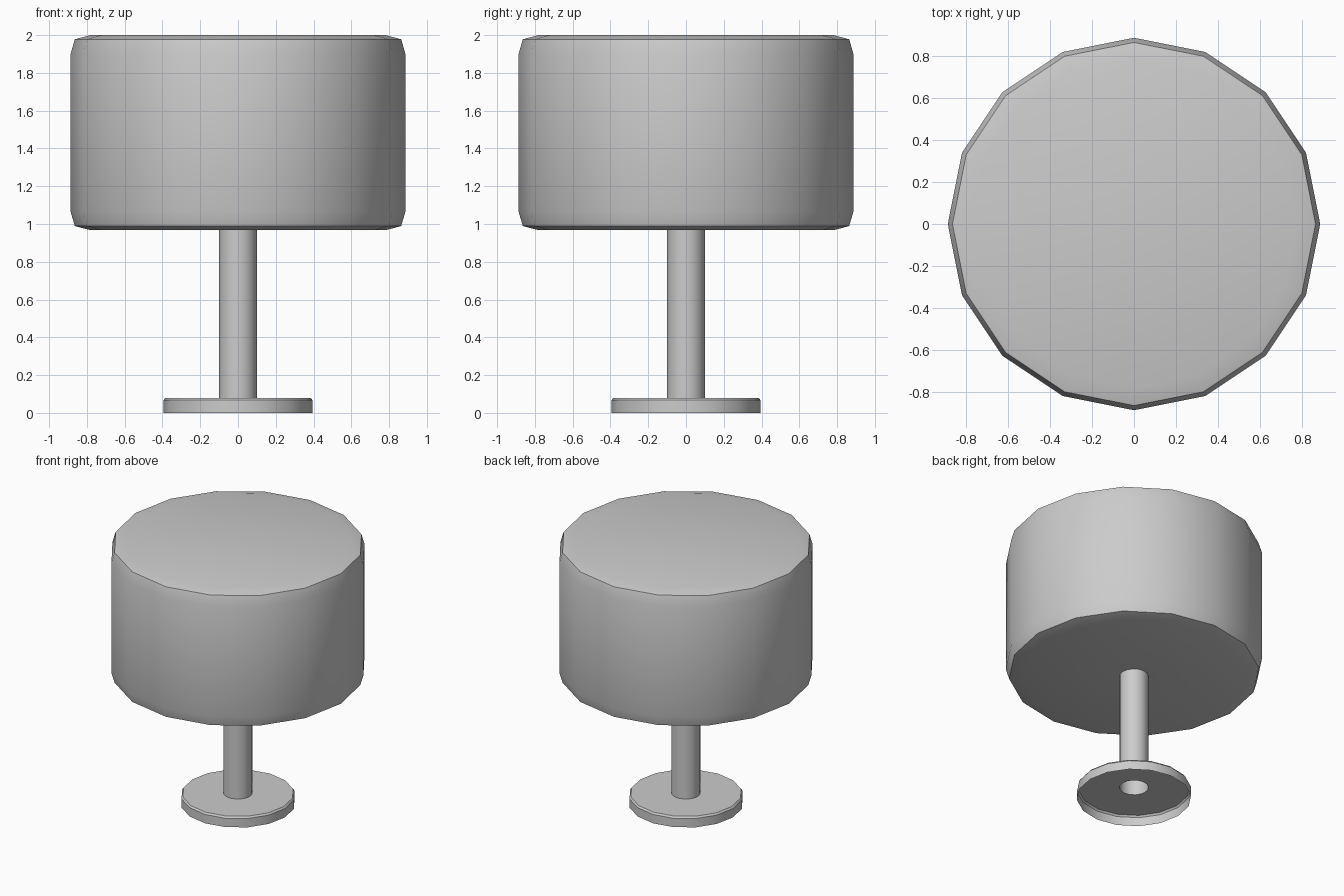
import bpy, bmesh, math

if "Cube" in bpy.data.objects:
    bpy.data.objects.remove(bpy.data.objects["Cube"])

SIDES = 16


def lathe(name, profile, cap_end=False):
    """Revolve (radius, z) points, bottom outside first, into a low-poly shell."""
    bm = bmesh.new()
    rings = []
    for r, z in profile:
        rings.append([bm.verts.new((r * math.cos(2 * math.pi * i / SIDES),
                                    r * math.sin(2 * math.pi * i / SIDES), z))
                      for i in range(SIDES)])
    for low, high in zip(rings, rings[1:]):
        for i in range(SIDES):
            j = (i + 1) % SIDES
            bm.faces.new((low[i], low[j], high[j], high[i]))
    if cap_end:
        bm.faces.new(rings[-1])
    mesh = bpy.data.meshes.new(name)
    bm.to_mesh(mesh)
    bm.free()
    obj = bpy.data.objects.new(name, mesh)
    bpy.context.collection.objects.link(obj)
    bpy.ops.object.select_all(action='DESELECT')
    obj.select_set(True)
    bpy.context.view_layer.objects.active = obj
    bpy.ops.object.shade_smooth_by_angle(angle=math.radians(30))
    return obj


# Foot: hollow underneath, with a small bevel on the rim
lathe("lamp_base", [(0.395, 0), (0.395, 0.067), (0.385, 0.08), (0.1, 0.08)])

# Stem: open tube
lathe("lamp_stem", [(0.1, 0.08), (0.1, 0.967)])

# Shade: closed drum with softly bevelled rims
lathe("lamp_shade", [(0.1, 0.967), (0.78, 0.967), (0.864, 0.989), (0.886, 1.065),
                     (0.886, 1.902), (0.864, 1.978), (0.78, 2.0)], cap_end=True)
